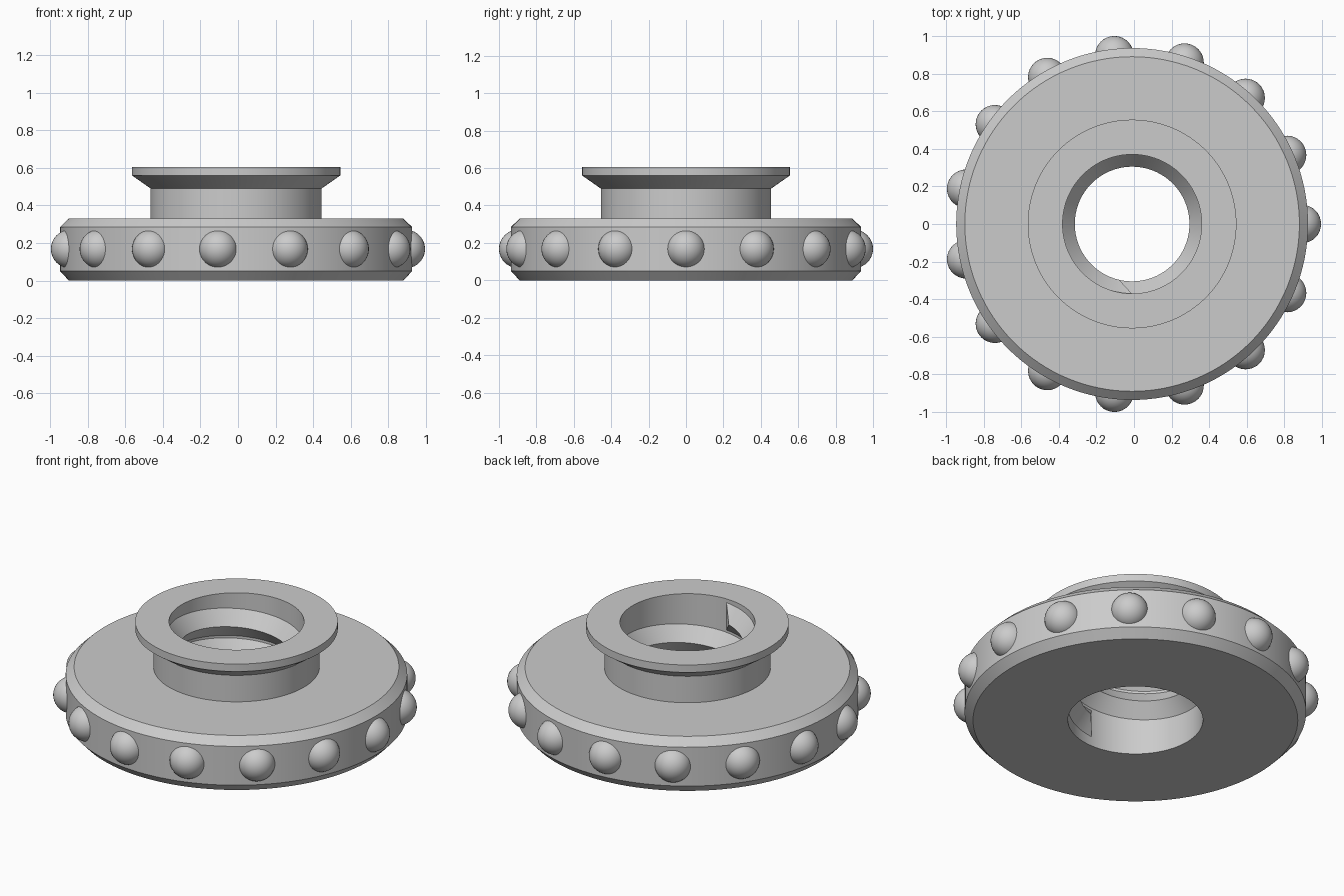
import bpy, bmesh, math
from mathutils import Vector

cube = bpy.data.objects.get("Cube")
if cube:
    bpy.data.objects.remove(cube, do_unlink=True)

CENTRE_X = -0.01
BORE = 0.37

grey = bpy.data.materials.new("plain_grey")
grey.use_nodes = True
COLOUR = (0.6, 0.6, 0.6, 1)
grey.diffuse_color = COLOUR
grey.node_tree.nodes["Principled BSDF"].inputs["Base Color"].default_value = COLOUR


def polar(radius, angle, z):
    return Vector((radius * math.cos(angle), radius * math.sin(angle), z))


def finish(bm, name):
    bmesh.ops.remove_doubles(bm, verts=bm.verts, dist=1e-5)
    bmesh.ops.recalc_face_normals(bm, faces=bm.faces)
    mesh = bpy.data.meshes.new(name)
    bm.to_mesh(mesh)
    bm.free()
    mesh.materials.append(grey)
    obj = bpy.data.objects.new(name, mesh)
    obj.location.x = CENTRE_X
    bpy.context.collection.objects.link(obj)
    bpy.ops.object.select_all(action='DESELECT')
    obj.select_set(True)
    bpy.context.view_layer.objects.active = obj
    bpy.ops.object.shade_smooth_by_angle(angle=math.radians(30))
    return obj


def bridge(bm, rings):
    """Join consecutive closed rings of vertices with quads."""
    for a, b in zip(rings, rings[1:]):
        for i in range(len(a)):
            j = (i + 1) % len(a)
            bm.faces.new((a[i], a[j], b[j], b[i]))


# Turned body: chamfered disc, neck and flared collar around an open bore
profile = [(BORE, 0), (0.89, 0), (0.936, 0.05), (0.936, 0.285), (0.89, 0.33),
           (0.455, 0.33), (0.455, 0.49), (0.555, 0.56), (0.555, 0.605), (BORE, 0.605)]
SEGMENTS = 128
bm = bmesh.new()
rings = [[bm.verts.new(polar(r, math.tau * s / SEGMENTS, z)) for r, z in profile]
         for s in range(SEGMENTS)]
bridge(bm, rings + rings[:1])
finish(bm, "wheel_body")

# Internal screw thread: two right-handed turns of a triangular ridge
PITCH, HALF, LOW, TURNS = 0.18, 0.085, 0.14, 2
START, SLANT = math.radians(270), math.radians(13)
END = TURNS * math.tau
STEPS = 96 * TURNS
bm = bmesh.new()
rings = []
for s in range(STEPS + 1):
    turn = END * s / STEPS
    crest = min(max(turn, SLANT), END - SLANT)
    z = LOW + PITCH * turn / math.tau
    crest_z = LOW + PITCH * crest / math.tau
    rings.append([bm.verts.new(p) for p in (
        polar(BORE + 0.002, START + turn, z - HALF),
        polar(0.305, START + crest, crest_z),
        polar(BORE + 0.002, START + turn, z + HALF))])
bridge(bm, rings)
bm.faces.new(rings[0])
bm.faces.new(rings[-1])
finish(bm, "bore_thread")

# Grip knobs: balls half sunk into the rim
KNOBS = 15
for k in range(KNOBS):
    bm = bmesh.new()
    bmesh.ops.create_uvsphere(bm, u_segments=32, v_segments=20, radius=0.1025)
    bmesh.ops.translate(bm, verts=bm.verts,
                        vec=polar(0.9025, math.tau * k / KNOBS, 0.168))
    finish(bm, f"grip_knob_{k + 1}")
